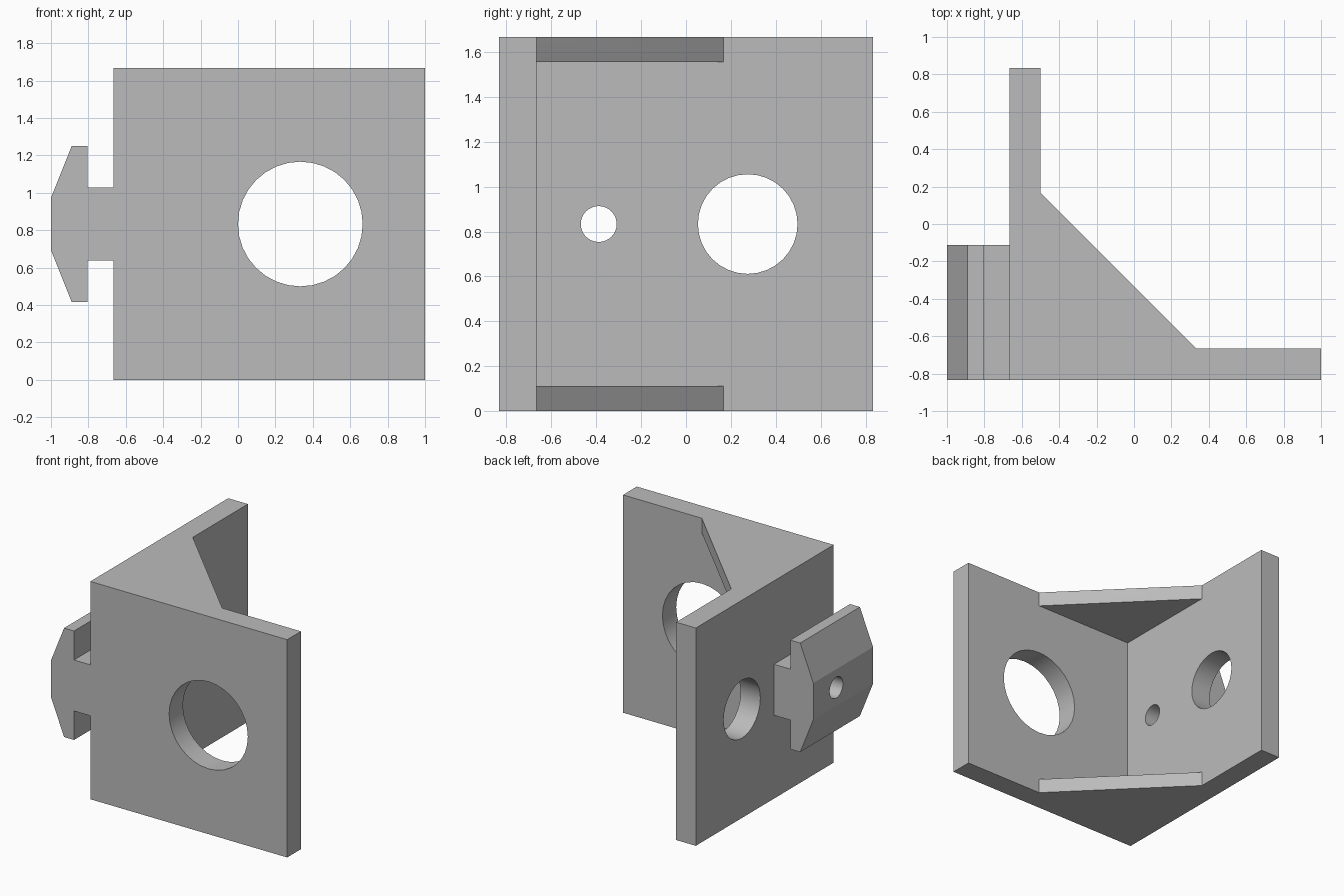
import bpy
import math
from mathutils import Vector

if "Cube" in bpy.data.objects:
    bpy.data.objects.remove(bpy.data.objects["Cube"], do_unlink=True)

H = 5 / 3          # overall height
MID = H / 2        # height of the hole centres

grey = bpy.data.materials.new("plain grey")
grey.use_nodes = True
colour = (0.5, 0.5, 0.5, 1)
grey.diffuse_color = colour
grey.node_tree.nodes["Principled BSDF"].inputs["Base Color"].default_value = colour


def prism(name, base, offset):
    """Closed solid: a flat outline swept along an offset."""
    off = Vector(offset)
    low = [Vector(p) for p in base]
    n = len(low)
    verts = low + [p + off for p in low]
    faces = [list(range(n))[::-1], list(range(n, 2 * n))]
    faces += [[i, (i + 1) % n, (i + 1) % n + n, i + n] for i in range(n)]
    mesh = bpy.data.meshes.new(name)
    mesh.from_pydata(verts, [], faces)
    mesh.materials.append(grey)
    ob = bpy.data.objects.new(name, mesh)
    bpy.context.collection.objects.link(ob)
    # Turn all faces outward
    bpy.context.view_layer.objects.active = ob
    bpy.ops.object.mode_set(mode='EDIT')
    bpy.ops.mesh.select_all(action='SELECT')
    bpy.ops.mesh.normals_make_consistent(inside=False)
    bpy.ops.object.mode_set(mode='OBJECT')
    return ob


def drill(name, centre, radius, axis, length, sides=32):
    """Round cutter along x or y."""
    turn = (0, math.pi / 2, 0) if axis == 'x' else (math.pi / 2, 0, 0)
    bpy.ops.mesh.primitive_cylinder_add(vertices=sides, radius=radius, depth=length,
                                        location=centre, rotation=turn)
    ob = bpy.context.object
    ob.name = name
    ob.data.materials.append(grey)
    ob.hide_render = True
    return ob


def combine(target, tool, operation):
    mod = target.modifiers.new(tool.name, 'BOOLEAN')
    mod.operation = operation
    mod.solver = 'EXACT'
    mod.object = tool
    bpy.context.view_layer.objects.active = target
    bpy.ops.object.modifier_apply(modifier=mod.name)
    bpy.data.objects.remove(tool, do_unlink=True)


# Two walls meeting in an L
A, B, C, D = -2 / 3, -0.5, -5 / 6, 5 / 6
walls = [(A, C), (1, C), (1, A), (B, A), (B, D), (A, D)]
bracket = prism("angle_bracket", [(x, y, 0) for x, y in walls], (0, 0, H))

# Triangular gussets at the bottom and the top, sunk into the walls
web = [(A + .05, C + .05), (1 / 3 + .05, C + .05), (1 / 3 + .05, A - .05),
       (1 / 3, A), (B, 1 / 6), (A + .05, 1 / 6)]
for z in (0, H - 1 / 9):
    combine(bracket, prism("gusset", [(x, y, z) for x, y in web], (0, 0, 1 / 9)), 'UNION')

# Side rail with a mushroom-shaped section, mirrored about mid height
half = [(A + .05, .195), (-.805, .195), (-.805, .417), (-.889, .417), (-1, .14)]
section = [(x, MID - h) for x, h in half] + [(x, MID + h) for x, h in reversed(half)]
rail = prism("side_rail", [(x, C, z) for x, z in section], (0, .722, 0))
combine(bracket, rail, 'UNION')

# Front, side and pin holes
for cutter in (drill("front_hole", (1 / 3, -.75, MID), 1 / 3, 'y', .4),
               drill("side_hole", (-.583, .275, MID), .222, 'x', .4),
               drill("pin_hole", (-.75, -.389, MID), .08, 'x', .8)):
    combine(bracket, cutter, 'DIFFERENCE')

bpy.ops.object.select_all(action='DESELECT')
bracket.select_set(True)
bpy.context.view_layer.objects.active = bracket
bpy.ops.object.shade_smooth_by_angle(angle=math.radians(20))
